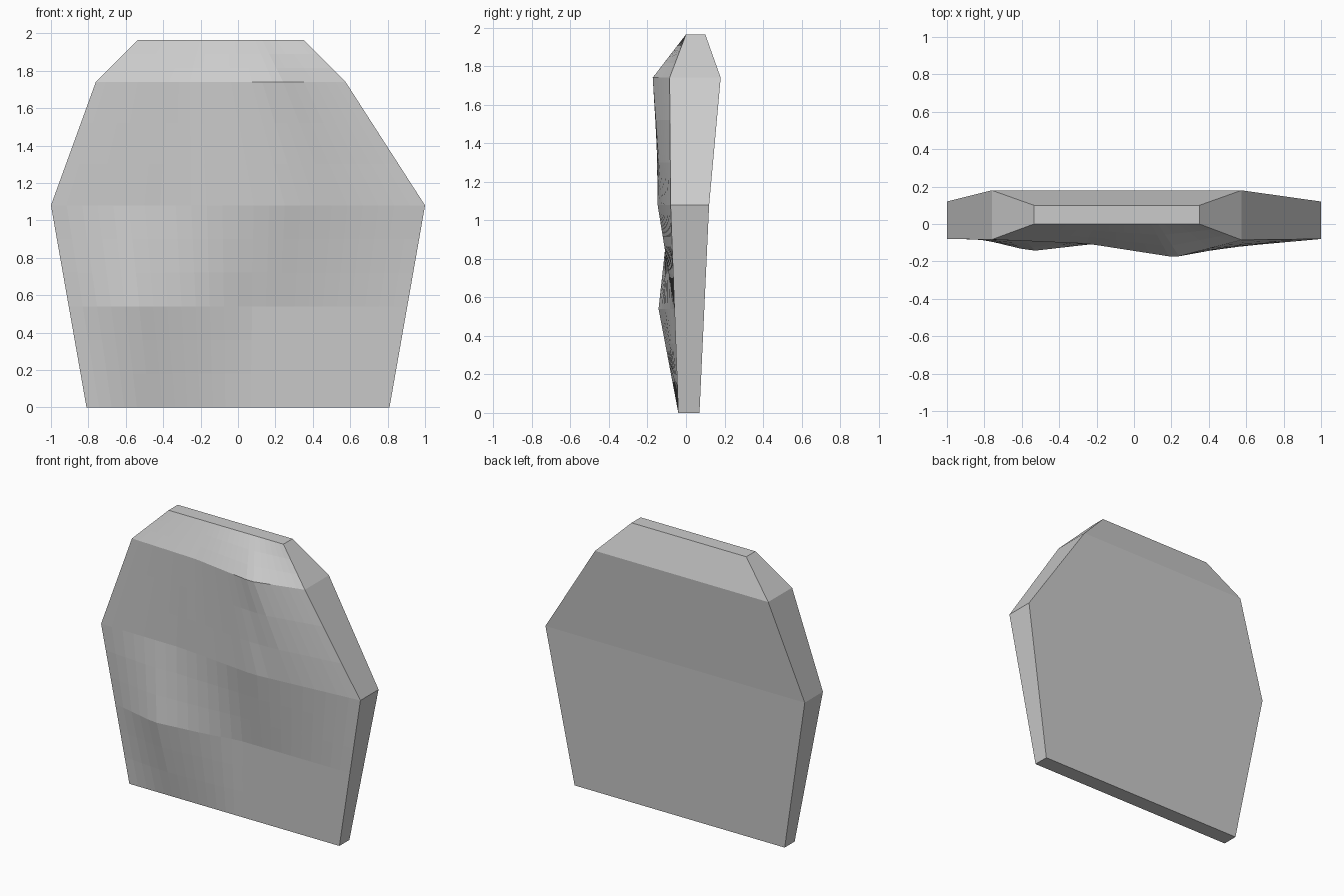
import bpy, bmesh

if "Cube" in bpy.data.objects:
    bpy.data.objects.remove(bpy.data.objects["Cube"])

# Rows bottom to top: z, back y, front relief as (x, y) from left edge to right edge
ROWS = [
    (0.00, 0.07, [(-0.81, -0.04), (0.81, -0.04)]),
    (0.54, 0.095, [(-0.905, -0.06), (-0.55, -0.145), (-0.2, -0.105), (0.05, -0.06), (0.905, -0.06)]),
    (1.08, 0.12, [(-1.0, -0.08), (-0.4, -0.085), (0.22, -0.15), (0.45, -0.13), (1.0, -0.08)]),
    (1.74, 0.18, [(-0.76, -0.083), (-0.25, -0.105), (0.22, -0.178), (0.575, -0.085)]),
    (1.965, 0.10, [(-0.535, 0.0), (0.35, 0.0)]),
]
COLS, SUB = 24, 3


def relief(pts, x):
    for (x0, y0), (x1, y1) in zip(pts, pts[1:]):
        if x <= x1:
            return y0 + (y1 - y0) * (x - x0) / (x1 - x0)
    return pts[-1][1]


def row_points(row):
    """One horizontal section: front points left to right, then back right, back left."""
    z, back, pts = row
    left, right = pts[0][0], pts[-1][0]
    xs = [left + (right - left) * i / COLS for i in range(COLS + 1)]
    return [(x, relief(pts, x), z) for x in xs] + [(right, back, z), (left, back, z)]


# Sections, with each band subdivided in height
key = [row_points(r) for r in ROWS]
sections = []
for low, high in zip(key, key[1:]):
    for s in range(SUB):
        t = s / SUB
        sections.append([tuple(a + (b - a) * t for a, b in zip(p, q)) for p, q in zip(low, high)])
sections.append(key[-1])

# Slab body: loft the sections and cap the top and bottom
bm = bmesh.new()
rings = [[bm.verts.new(p) for p in sec] for sec in sections]
for a, b in zip(rings, rings[1:]):
    n = len(a)
    for i in range(n):
        j = (i + 1) % n
        bm.faces.new((a[i], a[j], b[j], b[i]))
bm.faces.new(rings[0][::-1])
bm.faces.new(rings[-1])
bmesh.ops.recalc_face_normals(bm, faces=bm.faces)
mesh = bpy.data.meshes.new("stone_slab")
bm.to_mesh(mesh)
bm.free()
slab = bpy.data.objects.new("stone_slab", mesh)
bpy.context.collection.objects.link(slab)
